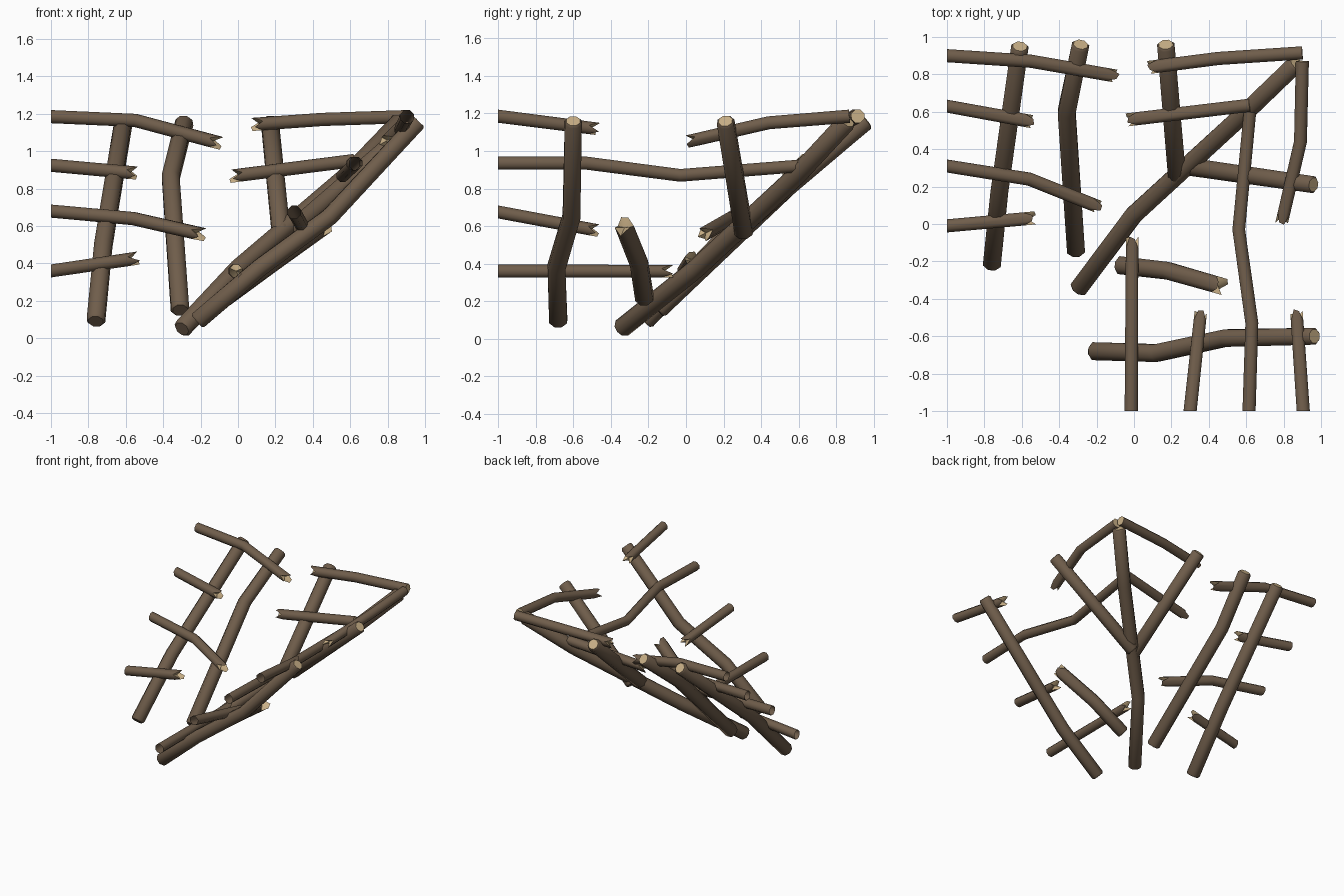
import bpy, bmesh, math, random
from mathutils import Vector

if "Cube" in bpy.data.objects:
    bpy.data.objects.remove(bpy.data.objects["Cube"])

random.seed(4)
SIDES = 8


def material(name, rgb):
    m = bpy.data.materials.new(name)
    m.diffuse_color = (*rgb, 1)
    m.use_nodes = True
    m.node_tree.nodes["Principled BSDF"].inputs["Base Color"].default_value = m.diffuse_color
    return m


BARK = material("bark brown", (0.16, 0.11, 0.07))
WOOD = material("cut wood tan", (0.58, 0.43, 0.24))


def log(name, pts, r0, r1, start, end):
    """Bent log. End kinds: open (cut at the border), bark, cut, flat (unbevelled cut), broken."""
    pts = [Vector(p) for p in pts]
    n = len(pts)
    # stations: centre, direction, radius
    st = []
    for i, p in enumerate(pts):
        a = pts[max(i - 1, 0)]
        b = pts[min(i + 1, n - 1)]
        st.append((p, (b - a).normalized(), r0 + (r1 - r0) * i / (n - 1)))

    def bevelled(s, sign):
        p, d, r = s
        return [(p - d * 0.012 * sign, d, r), (p, d, r * 0.8)]
    if start in ("bark", "cut"):
        st[:1] = bevelled(st[0], -1)[::-1]
    if end in ("bark", "cut"):
        st[-1:] = bevelled(st[-1], 1)

    bm = bmesh.new()
    rings = []
    up = Vector((0, 0, 1))
    for p, d, r in st:
        u = d.cross(up).normalized()
        v = u.cross(d)
        rings.append([bm.verts.new(p + r * (math.cos(t) * u + math.sin(t) * v))
                      for t in [(k + 0.5) * math.tau / SIDES for k in range(SIDES)]])
    for a, b in zip(rings, rings[1:]):
        for k in range(SIDES):
            j = (k + 1) % SIDES
            bm.faces.new((a[k], a[j], b[j], b[k]))

    for kind, ring, s, sign in ((start, rings[0], st[0], -1), (end, rings[-1], st[-1], 1)):
        p, d, r = s
        if kind == "open":
            axis = max(range(3), key=lambda i: abs(d[i]))
            for vert in ring:
                vert.co[axis] = -1
        elif kind == "broken":
            # splintered rim around a sunken core
            for k, vert in enumerate(ring):
                vert.co += d * sign * (random.uniform(0.012, 0.035) if k % 3 else -0.03)
            c = bm.verts.new(p - d * sign * 0.015)
            for k in range(SIDES):
                bm.faces.new((ring[k], ring[(k + 1) % SIDES], c)).material_index = 1
        else:
            bm.faces.new(ring).material_index = 0 if kind == "bark" else 1
    bmesh.ops.recalc_face_normals(bm, faces=bm.faces)
    me = bpy.data.meshes.new(name)
    bm.to_mesh(me)
    bm.free()
    me.materials.append(BARK)
    me.materials.append(WOOD)
    ob = bpy.data.objects.new(name, me)
    bpy.context.collection.objects.link(ob)
    bpy.ops.object.select_all(action='DESELECT')
    ob.select_set(True)
    bpy.context.view_layer.objects.active = ob
    bpy.ops.object.shade_smooth_by_angle(angle=math.radians(50))


R, P = 0.052, 0.038   # rafter and batten radii

# Diagonal hip rafter at the roof corner
log("hip_rafter", [(-0.3, -0.35, 0.05), (0, 0.05, 0.37), (0.6, 0.6, 0.88), (0.87, 0.86, 1.16)],
    R, R, "bark", "cut")

# Rafters of the back slope, then of the right slope
for i, (pts, e) in enumerate([
    ([(-0.76, -0.22, 0.09), (-0.72, 0.17, 0.5), (-0.61, 0.95, 1.17)], "cut"),
    ([(-0.31, -0.15, 0.15), (-0.36, 0.6, 0.86), (-0.285, 0.96, 1.16)], "cut"),
    ([(0.23, 0.25, 0.56), (0.17, 0.96, 1.16)], "cut"),
]):
    log(f"back_rafter_{i + 1}", pts, R, R * 0.97, "bark", e)
for i, (pts, e) in enumerate([
    ([(-0.22, -0.68, 0.09), (0.12, -0.69, 0.38), (0.49, -0.61, 0.65), (0.965, -0.6, 1.16)], "cut"),
    ([(-0.08, -0.22, 0.21), (0.18, -0.25, 0.4), (0.46, -0.33, 0.6)], "broken"),
    ([(0.27, 0.31, 0.56), (0.96, 0.21, 1.16)], "cut"),
]):
    log(f"right_rafter_{i + 1}", pts, R, R * 0.94, "bark", e)

# Battens running along the back slope
for i, (pts, s, e) in enumerate([
    ([(-1, 0.9, 1.185), (-0.55, 0.87, 1.165), (-0.12, 0.795, 1.05)], "open", "broken"),
    ([(-1, 0.63, 0.925), (-0.56, 0.55, 0.885)], "open", "broken"),
    ([(-1, 0.31, 0.68), (-0.56, 0.24, 0.64), (-0.21, 0.1, 0.56)], "open", "broken"),
    ([(-1, -0.01, 0.36), (-0.56, 0.03, 0.425)], "open", "broken"),
    ([(0.1, 0.84, 1.145), (0.45, 0.885, 1.17), (0.9, 0.915, 1.185)], "broken", "flat"),
    ([(-0.01, 0.56, 0.87), (0.62, 0.635, 0.95)], "broken", "flat"),
]):
    log(f"back_batten_{i + 1}", pts, P, P, s, e)

# Battens running along the right slope
for i, (pts, s, e) in enumerate([
    ([(-0.015, -1, 0.36), (-0.01, -0.1, 0.36)], "open", "broken"),
    ([(0.3, -1, 0.675), (0.355, -0.49, 0.58)], "open", "broken"),
    ([(0.615, -1, 0.935), (0.63, -0.53, 0.935), (0.56, -0.03, 0.87), (0.62, 0.6, 0.92)], "open", "flat"),
    ([(0.905, -1, 1.185), (0.87, -0.49, 1.12)], "open", "broken"),
    ([(0.9, 0.87, 1.185), (0.89, 0.44, 1.15), (0.795, 0.03, 1.055)], "flat", "broken"),
]):
    log(f"right_batten_{i + 1}", pts, P, P * 0.95, s, e)
